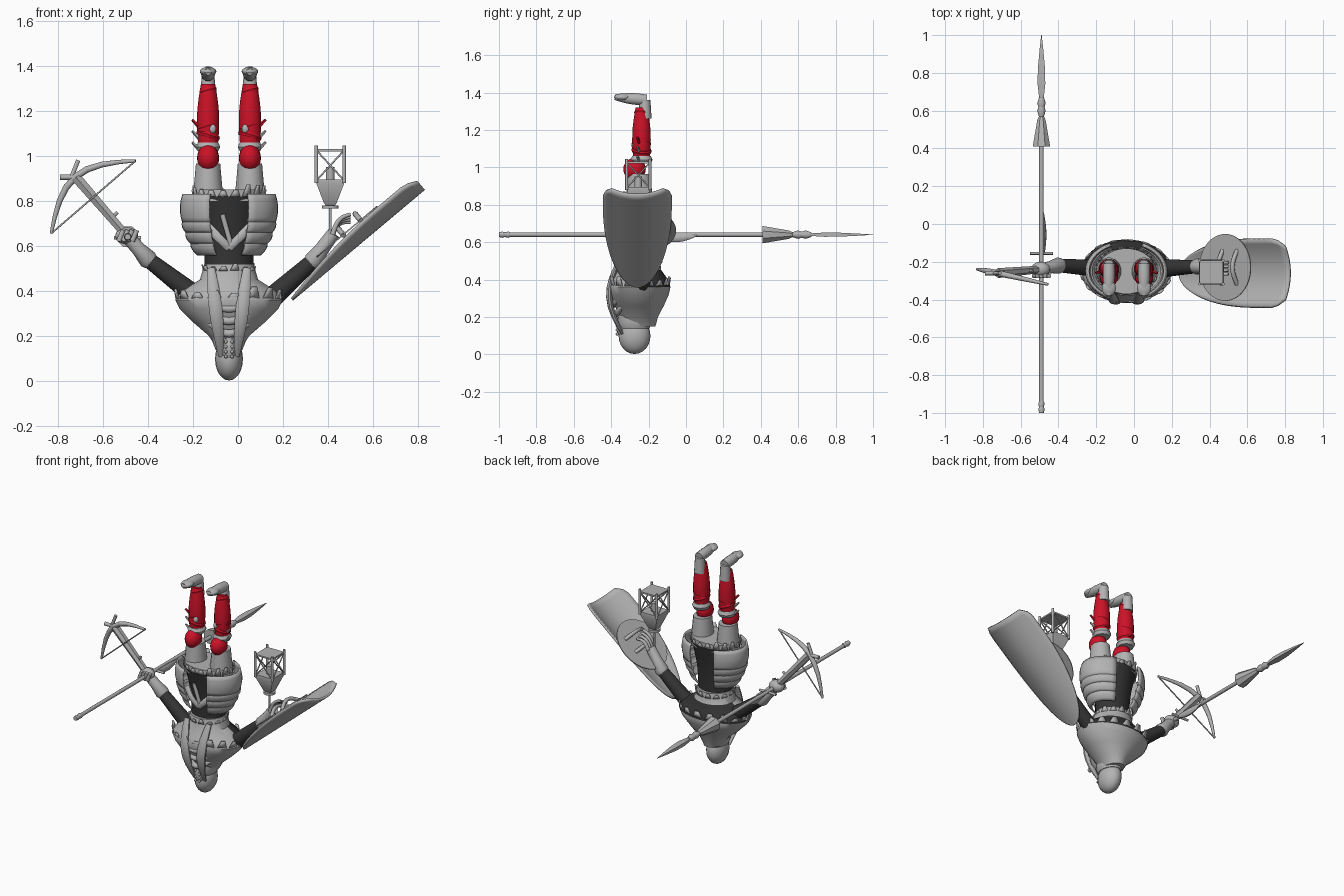
import bpy, bmesh, math, random
from mathutils import Vector as V

cube = bpy.data.objects.get("Cube")
if cube:
    bpy.data.objects.remove(cube, do_unlink=True)
random.seed(4)
X, Y, Z = V((1, 0, 0)), V((0, 1, 0)), V((0, 0, 1))
CORE = V((-0.04, -0.25, 0))
SIDES = ((-1, "right"), (1, "left"))


def material(name, red, green, blue):
    mat = bpy.data.materials.new(name)
    mat.use_nodes = True
    mat.diffuse_color = (red, green, blue, 1)
    mat.node_tree.nodes["Principled BSDF"].inputs["Base Color"].default_value = mat.diffuse_color
    return mat


GREY = material("worn grey", 0.45, 0.45, 0.45)
RED = material("red cloth", 0.6, 0.006, 0.02)
DARK = material("dark cloth", 0.035, 0.035, 0.035)


def finish(name, bm, mat, thick=0):
    bmesh.ops.recalc_face_normals(bm, faces=bm.faces)
    mesh = bpy.data.meshes.new(name)
    bm.to_mesh(mesh)
    bm.free()
    mesh.materials.append(mat)
    ob = bpy.data.objects.new(name, mesh)
    bpy.context.collection.objects.link(ob)
    if thick:
        shell = ob.modifiers.new("thickness", 'SOLIDIFY')
        shell.thickness, shell.offset = thick, 0
    bpy.ops.object.select_all(action='DESELECT')
    ob.select_set(True)
    bpy.context.view_layer.objects.active = ob
    bpy.ops.object.shade_smooth_by_angle(angle=math.radians(40))
    return ob


def skin(name, stations, mat, sides):
    """Bridge elliptical rings; each station is point, width, depth."""
    bm, rings = bmesh.new(), []
    last = len(stations) - 1
    for i, (point, width, depth) in enumerate(stations):
        run = (stations[min(i + 1, last)][0] - stations[max(i - 1, 0)][0]).normalized()
        ref = Y if abs(run.y) < 0.8 else X
        a = (ref - run * ref.dot(run)).normalized()
        b = a.cross(run)
        turns = [math.tau * (k + 0.5) / sides for k in range(sides)]
        rings.append([bm.verts.new(point + b * width * math.cos(q) + a * depth * math.sin(q)) for q in turns])
    for low, high in zip(rings, rings[1:]):
        for k in range(sides):
            bm.faces.new((low[k], low[k - 1], high[k - 1], high[k]))
    bm.faces.new(rings[0])
    bm.faces.new(rings[-1])
    return finish(name, bm, mat)


def turned(name, origin, axis, profile, depth=1, pad=0, mat=GREY, sides=16):
    """Profile of (distance, radius) along an axis."""
    return skin(name, [(origin + axis * d, r, r * depth + pad) for d, r in profile], mat, sides)


def taper(name, start, end, r_start, r_end, bulge=0, bend=(0, 0, 0), depth=1, mat=GREY, sides=10):
    """Tapered rod that may swell and bend in the middle."""
    start, end, bend, stations = V(start), V(end), V(bend), []
    steps = 8 if bulge or bend.length else 1
    for i in range(steps + 1):
        t = i / steps
        swell = math.sin(math.pi * t)
        r = r_start + (r_end - r_start) * t + bulge * swell
        stations.append((start.lerp(end, t) + bend * swell, r, r * depth))
    return skin(name, stations, mat, sides)


def ball(name, centre, size, mat=GREY):
    bm = bmesh.new()
    bmesh.ops.create_uvsphere(bm, u_segments=20, v_segments=12, radius=1)
    bmesh.ops.scale(bm, vec=size, verts=bm.verts)
    bmesh.ops.translate(bm, vec=centre, verts=bm.verts)
    return finish(name, bm, mat)


def surface(name, rule, rows, columns, thick):
    """Sheet from a rule of two values running from 0 to 1."""
    bm = bmesh.new()
    net = [[bm.verts.new(rule(i / rows, j / columns)) for j in range(columns + 1)] for i in range(rows + 1)]
    for near, far in zip(net, net[1:]):
        for j in range(columns):
            bm.faces.new((near[j], far[j], far[j + 1], near[j + 1]))
    return finish(name, bm, GREY, thick)


def ragged(name, z, rx, ry, count, height):
    """Ring of torn cloth tabs."""
    bm = bmesh.new()
    for k in range(count):
        rise, tab = random.uniform(0.4, 1), []
        for shift, up in ((-0.4, 0), (0.4, 0), (0.2, rise), (-0.1, rise)):
            q, flare = math.tau * (k + shift) / count, 1 + up * 0.05
            tab.append(bm.verts.new(CORE + V((rx * flare * math.cos(q), ry * flare * math.sin(q), z + height * up))))
        bm.faces.new(tab)
    finish(name, bm, GREY, 0.006)


# legs, each with foot, wraps, knee guard and thigh
for s, side in SIDES:
    leg = CORE + X * s * 0.093
    heel = leg + V((0, 0.04, 1.36))
    taper(side + "_foot", heel, heel + V((0, -0.17, 0.015)), 0.03, 0.016, bulge=0.008)
    ball(side + "_toes", heel + V((0, -0.13, 0.015)), (0.037, 0.045, 0.02))
    taper(side + "_ankle", heel - Y * 0.01, heel + V((0, -0.01, -0.1)), 0.03, 0.036)
    shin = leg + Y * 0.012
    taper(side + "_shin", shin + Z * 1.32, shin + Z * 1.04, 0.032, 0.044, bulge=0.012, mat=RED, sides=16)
    ball(side + "_knee", leg + V((0, -0.025, 0.99)), (0.049, 0.06, 0.06), RED)
    turned(side + "_knee_band", shin + Z * 1.04, Z, ((-0.02, 0.046), (0, 0.055), (0.02, 0.046)), depth=1.1)
    for k in range(6):
        r = 0.055 - k * 0.003
        tilt = V(((-1) ** k * 0.3, 0.1, 1))
        turned(side + "_leg_wrap", shin + Z * (1.09 + k * 0.04), tilt, ((-0.01, r - 0.004), (0, r), (0.01, r - 0.004)), mat=RED)
    for k in range(3):
        knot = leg + V((s * 0.04, 0, 1.03 + k * 0.05))
        taper(side + "_torn_end", knot, knot + V((s * 0.03, -0.01, 0.03)), 0.01, 0.006, mat=RED if k == 2 else GREY, sides=5)
    ball(side + "_leg_patch", leg + V((-s * 0.02, -0.03, 1.12)), (0.016, 0.012, 0.02))
    taper(side + "_thigh", leg + Z * 0.965, leg + Z * 0.8, 0.055, 0.07, depth=1.1, sides=16)

# torso, belt and skirt
taper("torso", CORE + Z * 0.82, CORE + Z * 0.46, 0.15, 0.11, bulge=-0.016, depth=0.85, mat=DARK, sides=24)
taper("belt", CORE + Z * 0.85, CORE + Z * 0.8, 0.155, 0.157, depth=0.78, sides=24)
ragged("skirt_tabs", 0.82, 0.16, 0.125, 18, 0.055)

# layered hip plates that shrink towards the waist
for s, side in SIDES:
    for k in range(4):
        top = 0.83 if k == 0 else 0.77 - k * 0.05
        drop = 0.13 if k == 0 else 0.06
        wide = 0.202 - k * k * 0.004

        def plate(u, v):
            q = (v - 0.5) * 2.3
            r = wide - k * 0.01 * u + 0.012 * math.sin(u * math.pi)
            return CORE + V((s * r * math.cos(q), 0.74 * r * math.sin(q), top - drop * u))
        surface(side + "_hip_plate", plate, 5, 14, 0.01)
    taper(side + "_waist_strap", CORE + V((s * 0.1, -0.08, 0.69)), CORE + V((0, -0.1, 0.59)), 0.022, 0.018, bend=(0, -0.015, 0), depth=0.6)
taper("pouch_strap", CORE + V((-0.03, -0.11, 0.74)), CORE + V((0.01, -0.1, 0.6)), 0.012, 0.012)

# cloak over chest and shoulders, dark where its inside faces up at the back
cloak = turned("cloak", CORE, Z, ((0.52, 0.11), (0.45, 0.13), (0.4, 0.21), (0.36, 0.24), (0.32, 0.22), (0.26, 0.16), (0.2, 0.09), (0.15, 0.06)),
               depth=0.45, pad=0.06, sides=32)
cloak.data.materials.append(DARK)
for face in cloak.data.polygons:
    if face.normal.z > 0.3 and face.center.y > CORE.y + 0.02:
        face.material_index = 1
ragged("cloak_hem", 0.365, 0.235, 0.16, 17, 0.055)
ragged("collar_hem", 0.49, 0.115, 0.12, 14, 0.035)
for k in range(3):
    reach, level = 0.1 + k * 0.03, 0.27 + k * 0.055
    taper("cloak_fold", CORE + V((-reach, -0.08, level)), CORE + V((reach, -0.08, level)), 0.012, 0.012, bulge=0.006, bend=(0, -0.05 - k * 0.01, -0.06))

# hooded head, mask and scarf tails
head = CORE + V((0, -0.025, 0.098))
ball("hooded_head", head, (0.062, 0.085, 0.096))
turned("hood_rim", head, Z, ((0.04, 0.06), (0.07, 0.073), (0.11, 0.07)), pad=0.02, sides=20)
ball("face_mask", head + V((0, -0.065, 0.05)), (0.035, 0.032, 0.06))
for s, side in SIDES:
    for k in range(5):
        ball("mask_tooth", head + V((s * 0.014, -0.093, 0.01 + k * 0.022)), (0.007, 0.008, 0.008))
    taper(side + "_scarf_tail", CORE + V((s * 0.08, -0.11, 0.5)), CORE + V((s * 0.035, -0.09, 0.11)), 0.018, 0.012,
          bulge=0.016, bend=(0, -0.06, 0), depth=0.55)

# arms, cuffs and hands
right_wrist, right_hand = V((-0.4, -0.22, 0.54)), V((-0.495, -0.24, 0.645))
left_wrist, left_hand = V((0.335, -0.225, 0.535)), V((0.42, -0.235, 0.65))
for side, wrist, hand in (("right", right_wrist, right_hand), ("left", left_wrist, left_hand)):
    shoulder = V((wrist.x * 0.45, -0.235, 0.37))
    taper(side + "_arm", shoulder, wrist, 0.048, 0.035, mat=DARK, sides=16)
    cuff = (hand - wrist).normalized()
    turned(side + "_cuff", wrist, cuff, ((-0.02, 0.036), (0, 0.043), (0.06, 0.033), (0.15, 0.03)))
    for k in range(4):
        if side == "left":
            knuckle = hand + Y * (k * 0.02 - 0.03)
            taper("left_finger", knuckle, knuckle + V((0.08, 0, 0.09 - k * 0.012)), 0.012, 0.008, bend=(-0.01, 0, 0.02))
        else:
            knuckle = hand + V((k * 0.02 - 0.035, -0.035, -0.025))
            taper("right_finger", knuckle, knuckle + V((0.02, 0, 0.05)), 0.012, 0.012)
ball("right_fist", right_hand, (0.05, 0.04, 0.038))

# long spear
grip = V((-0.49, 0, 0.64))
taper("spear_shaft", grip - Y * 0.99, grip + Y * 0.6, 0.012, 0.012)
for k in range(2):
    turned("spear_butt_ring", grip - Y * (0.98 - k * 0.03), Y, ((-0.02, 0.013), (0, 0.017), (0.01, 0.013)))
turned("spear_skirt", grip, Y, ((0.41, 0.05), (0.55, 0.024), (0.57, 0.014)), sides=8)
for k in range(2):
    turned("spear_collar", grip + Y * (0.6 + k * 0.04), Y, ((-0.03, 0.014), (0, 0.023), (0.03, 0.013)))
turned("spear_blade", grip, Y, ((0.66, 0.009), (0.74, 0.016), (0.82, 0.015), (0.92, 0.008), (1, 0.001)), depth=1.8, sides=4)

# dagger carried along the shaft
guard = grip + V((0, -0.155, -0.005))
taper("dagger_guard", guard - X * 0.06, guard + X * 0.06, 0.008, 0.008)
taper("dagger_blade", guard + X * 0.012, guard + V((0.012, 0.215, 0)), 0.01, 0.002, bulge=0.018, bend=(0, 0, -0.012), depth=0.6)

# crossbow
nose = V((-0.72, -0.26, 0.905))
taper("crossbow_stock", right_hand, nose, 0.02, 0.026, sides=6)
taper("crossbow_nose", nose - X * 0.07, nose + X * 0.01, 0.012, 0.012)
taper("crossbow_stirrup", nose - X * 0.02, nose + V((0.01, 0, 0.075)), 0.01, 0.01)
lower, upper = V((-0.83, -0.24, 0.655)), V((-0.455, -0.32, 0.978))
taper("crossbow_limbs", lower, upper, 0.007, 0.007, bulge=0.009, bend=(-0.08, 0.02, 0.09))
taper("crossbow_string", lower, upper, 0.004, 0.004)
taper("crossbow_trigger", right_hand.lerp(nose, 0.3), right_hand.lerp(nose, 0.4) + X * 0.05, 0.008, 0.008)

# curved shield with arm disc and straps
point, along, inward = V((0.24, -0.26, 0.362)), V((0.766, 0, 0.643)), V((-0.643, 0, 0.766))


def shield(u, v):
    u = u ** 1.6
    width = math.sqrt(max(0.004, 1 - max(0, 1 - u / 0.75) ** 2))
    width *= 1 - 0.22 * (max(0, u - 0.9) / 0.1) ** 2
    across = (2 * v - 1) * width
    return point + along * u * 0.765 + Y * 0.18 * across + inward * 0.065 * across ** 2


surface("shield", shield, 32, 16, 0.014)
hub = V((0.485, -0.23, 0.66))
taper("shield_disc", hub, hub + inward * 0.006, 0.177, 0.177, sides=40)
for step in (-0.02, 0.08):
    strap = hub + along * step
    taper("shield_strap", strap - Y * 0.09, strap + Y * 0.09, 0.012, 0.012, bend=inward * 0.04)

# hanging lantern
lamp = V((0.41, -0.255, 0))
turned("lantern_hood", lamp, Z, ((0.895, 0.084), (0.875, 0.086), (0.79, 0.04), (0.78, 0.03)), sides=4)
taper("lantern_cap", lamp + Z * 0.765, lamp + Z * 0.78, 0.038, 0.038)
taper("lantern_base", lamp + Z * 1.02, lamp + Z * 1.03, 0.088, 0.088, sides=4)
taper("lantern_candle", lamp + Z * 0.89, lamp + Z * 0.95, 0.02, 0.02)
taper("lantern_hook", lamp + Z * 0.65, lamp + Z * 0.78, 0.006, 0.006)
corners = [lamp + (X * a + Y * b) * 0.062 for a, b in ((-1, -1), (1, -1), (1, 1), (-1, 1))]
for here, there in zip(corners, corners[1:] + corners[:1]):
    taper("lantern_post", here + Z * 0.88, here + Z * 1.045, 0.008, 0.008)
    for a, b in ((here, there), (there, here)):
        taper("lantern_brace", a + Z * 0.89, b + Z * 1.025, 0.004, 0.004)
